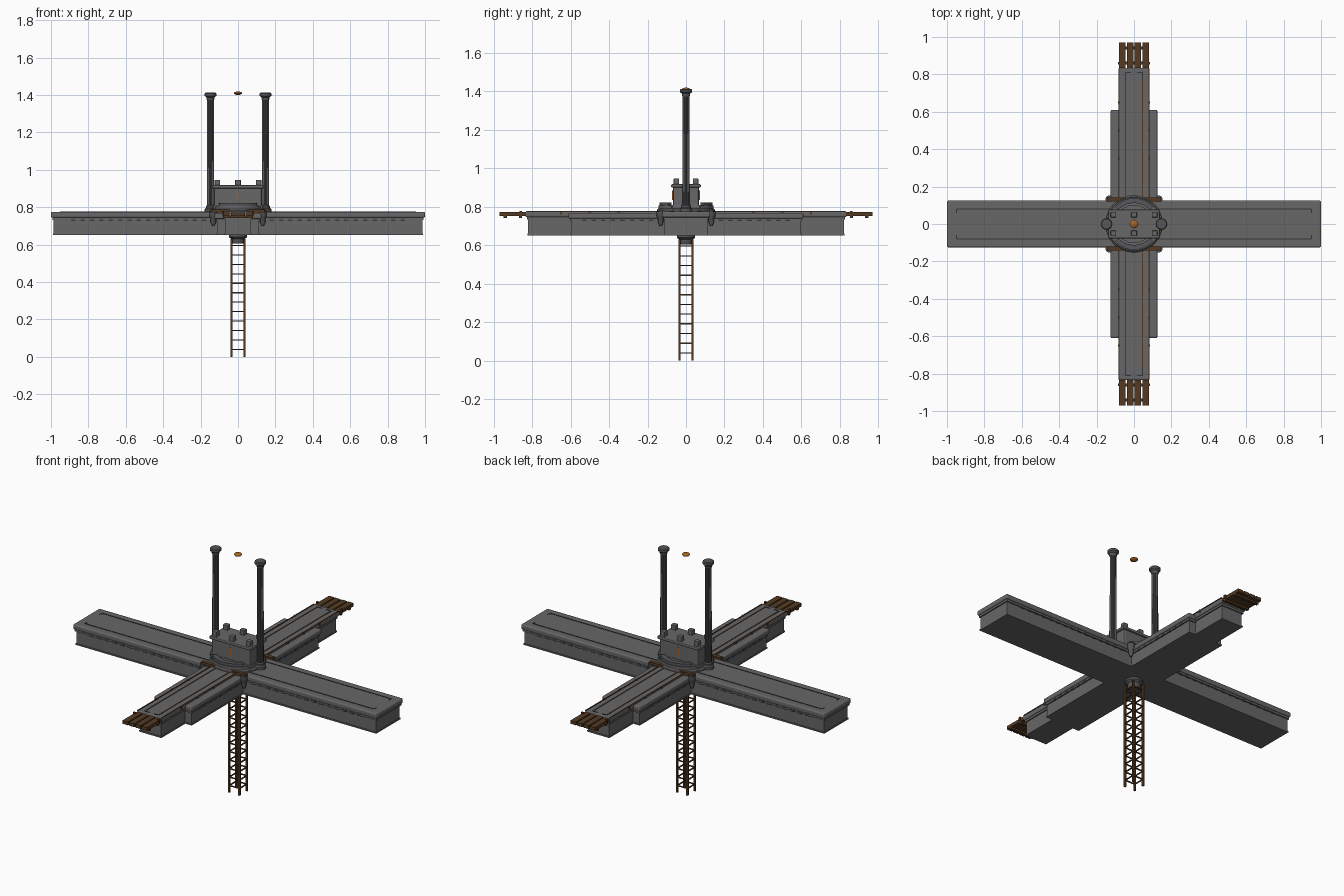
import bpy, bmesh
from math import sin, cos, pi, radians
from mathutils import Matrix, Vector

cube = bpy.data.objects.get("Cube")
if cube:
    bpy.data.objects.remove(cube, do_unlink=True)


def material(name, rgb):
    m = bpy.data.materials.new(name)
    m.use_nodes = True
    m.diffuse_color = (*rgb, 1)
    m.node_tree.nodes["Principled BSDF"].inputs["Base Color"].default_value = (*rgb, 1)
    return m


STONE = material("stone grey", (0.14, 0.135, 0.14))
DARK = material("dark stone", (0.095, 0.095, 0.1))
TRIM = material("charcoal trim", (0.035, 0.035, 0.04))
WOOD = material("brown wood", (0.085, 0.042, 0.016))
GLOW = material("amber", (0.4, 0.13, 0.02))
BOTH = (-1, 1)


def finish(name, bm, mat, bevel=0, smooth=False):
    bmesh.ops.recalc_face_normals(bm, faces=bm.faces)
    me = bpy.data.meshes.new(name)
    bm.to_mesh(me)
    bm.free()
    me.materials.append(mat)
    ob = bpy.data.objects.new(name, me)
    bpy.context.scene.collection.objects.link(ob)
    if bevel:
        mod = ob.modifiers.new("Bevel", "BEVEL")
        mod.width = bevel
        mod.segments = 2
    if smooth:
        bpy.ops.object.select_all(action="DESELECT")
        ob.select_set(True)
        bpy.context.view_layer.objects.active = ob
        bpy.ops.object.shade_smooth_by_angle(angle=radians(35))
    return ob


def boxes(name, items, mat, bevel=0):
    """Each item is a centre x, y, a half width x, y and a z range."""
    bm = bmesh.new()
    for x, y, hx, hy, z0, z1 in items:
        m = Matrix.Translation((x, y, (z0 + z1) / 2)) @ Matrix.Diagonal((2 * hx, 2 * hy, z1 - z0, 1))
        bmesh.ops.create_cube(bm, size=1, matrix=m)
    return finish(name, bm, mat, bevel)


def lathe(name, profile, mat, x=0, y=0, sides=24, flute=0.0, smooth=True):
    """Stack rings of (radius, z); flute pulls in every other corner."""
    bm = bmesh.new()
    rings = []
    for r, z in profile:
        ring = []
        for i in range(sides):
            a = 2 * pi * i / sides
            k = r * (1 - flute * (i % 2))
            ring.append(bm.verts.new((x + k * cos(a), y + k * sin(a), z)))
        rings.append(ring)
    for lo, hi in zip(rings, rings[1:]):
        for i in range(sides):
            j = (i + 1) % sides
            bm.faces.new((lo[i], lo[j], hi[j], hi[i]))
    bm.faces.new(rings[0])
    bm.faces.new(rings[-1])
    return finish(name, bm, mat, smooth=smooth)


def arc(name, r0, r1, z0, z1, mid, half, mat, steps=16):
    """Curved wall, centred on an angle in degrees."""
    bm = bmesh.new()
    rows = []
    for i in range(steps + 1):
        a = radians(mid - half + 2 * half * i / steps)
        rows.append([bm.verts.new((r * cos(a), r * sin(a), z))
                     for r, z in ((r0, z0), (r1, z0), (r1, z1), (r0, z1))])
    for p, q in zip(rows, rows[1:]):
        for i in range(4):
            j = (i + 1) % 4
            bm.faces.new((p[i], p[j], q[j], q[i]))
    bm.faces.new(rows[0])
    bm.faces.new(rows[-1])
    return finish(name, bm, mat)


def beam(name, hx, hy, top):
    """Stone beam: body, foot lip, neck and overhanging flange."""
    boxes(name + "_body", [(0, 0, hx - 0.014, hy - 0.014, 0.652, top - 0.03)], STONE)
    boxes(name + "_lips", [(0, 0, hx - 0.01, hy - 0.01, 0.652, 0.66),
                           (0, 0, hx - 0.007, hy - 0.007, top - 0.042, top - 0.028)], STONE)
    ob = boxes(name + "_flange", [(0, 0, hx, hy, top - 0.03, top)], STONE, 0.008)
    ob.modifiers["Bevel"].segments = 3


def frame_corners(name, hx, hy, z, lx, ly):
    items = []
    for sx in BOTH:
        for sy in BOTH:
            items.append((sx * (hx - lx / 2), sy * hy, lx / 2, 0.003, z, z + 0.002))
            items.append((sx * hx, sy * (hy - ly / 2), 0.003, ly / 2, z, z + 0.002))
    boxes(name, items, TRIM)


# Crossing beams
beam("long_beam", 1.0, 0.125, 0.775)
beam("wide_cross_beam", 0.125, 0.61, 0.768)
beam("narrow_cross_beam", 0.083, 0.835, 0.776)
frame_corners("long_beam_inlay", 0.95, 0.08, 0.775, 0.9, 0.02)
frame_corners("cross_beam_inlay", 0.045, 0.81, 0.776, 0.03, 0.05)

# Small blocks under the flanges
boxes("long_beam_dentils", [(sx * (0.18 + 0.05 * i), sy * 0.114, 0.012, 0.006, 0.73, 0.742)
                            for i in range(15) for sx in BOTH for sy in BOTH], DARK)
boxes("cross_beam_dentils", [(sx * 0.114, sy * (0.18 + 0.05 * i), 0.006, 0.012, 0.725, 0.737)
                             for i in range(8) for sx in BOTH for sy in BOTH], DARK)

# Timber deck ends with their joists
planks = [((i - 1.5) * 0.042, s * 0.88, 0.0175, 0.09, 0.752, 0.772)
          for i in range(4) for s in BOTH]
boxes("deck_planks", planks, WOOD)
joists = [(0, s * y, 0.08, 0.008, 0.742, 0.754) for y in (0.86, 0.94) for s in BOTH]
boxes("deck_joists", joists, WOOD)
boxes("deck_studs", [(sx * 0.08, sy * y, 0.006, 0.006, 0.76, 0.779)
                     for y in (0.35, 0.5, 0.65, 0.86) for sx in BOTH for sy in BOTH], WOOD)
strips = [(sx * x, sy * 0.46, 0.0025, h, 0.775, 0.779)
          for x, h in ((0.045, 0.31), (0.08, 0.37)) for sx in BOTH for sy in BOTH]
boxes("deck_strips", strips, WOOD)
boxes("hub_timbers", [(0, s * 0.13, 0.145, 0.011, 0.765, 0.787) for s in BOTH], WOOD)

# Corbels in the inner corners
for sx in BOTH:
    for sy in BOTH:
        lathe("corner_corbel", [(0.006, 0.70), (0.014, 0.72), (0.014, 0.74), (0.021, 0.75),
                                (0.021, 0.775)], DARK, sx * 0.132, sy * 0.132, sides=12)

# Round base with curved steps front and back
lathe("round_base", [(0.152, 0.77), (0.152, 0.784), (0.145, 0.79)], STONE, sides=48)
for mid in (90, 270):
    arc("lower_step", 0.10, 0.143, 0.789, 0.806, mid, 58, STONE)
    arc("upper_step", 0.112, 0.138, 0.806, 0.822, mid, 48, DARK)

# Central block, cornice and battlements
boxes("central_block", [(0, 0, 0.128, 0.068, 0.788, 0.91)], STONE, 0.01)
boxes("block_plinth", [(0, 0, 0.133, 0.074, 0.788, 0.81)], STONE, 0.005)
boxes("block_cornice", [(0, 0, 0.138, 0.077, 0.9, 0.918)], STONE, 0.006)
boxes("battlements", [(x, s * 0.05, 0.015, 0.014, 0.915, 0.947)
                      for x in (-0.11, 0, 0.11) for s in BOTH], STONE, 0.003)
boxes("amber_slits", [(0, s * 0.069, 0.003, 0.003, 0.835, 0.885) for s in BOTH], GLOW)

# Twin columns
for s in BOTH:
    x = s * 0.147
    lathe("column_base", [(0.031, 0.77), (0.031, 0.79), (0.024, 0.797), (0.024, 0.806),
                          (0.019, 0.812)], DARK, x)
    lathe("column_shaft", [(0.0195, 0.8), (0.0175, 1.385)], DARK, x, flute=0.14, smooth=False)
    lathe("column_capital", [(0.018, 1.372), (0.022, 1.382), (0.022, 1.388), (0.031, 1.396),
                             (0.031, 1.408), (0.026, 1.413)], DARK, x)

# Floating amber disc
lathe("floating_disc", [(0.008, 1.401), (0.019, 1.405), (0.023, 1.41), (0.019, 1.415),
                        (0.008, 1.419)], GLOW, sides=16)

# Hanging mast: collar, posts and rungs
lathe("mast_collar", [(0.03, 0.605), (0.036, 0.615), (0.036, 0.63), (0.048, 0.64),
                      (0.048, 0.655)], DARK)
boxes("mast_posts", [(sx * 0.034, sy * 0.034, 0.0055, 0.0055, 0, 0.63)
                     for sx in BOTH for sy in BOTH], WOOD)
rungs = []
for i in range(12):
    z = 0.04 + 0.0505 * i
    for s in BOTH:
        rungs.append((0, s * 0.034, 0.034, 0.003, z - 0.003, z + 0.003))
        rungs.append((s * 0.034, 0, 0.003, 0.034, z - 0.003, z + 0.003))
boxes("mast_rungs", rungs, WOOD)
